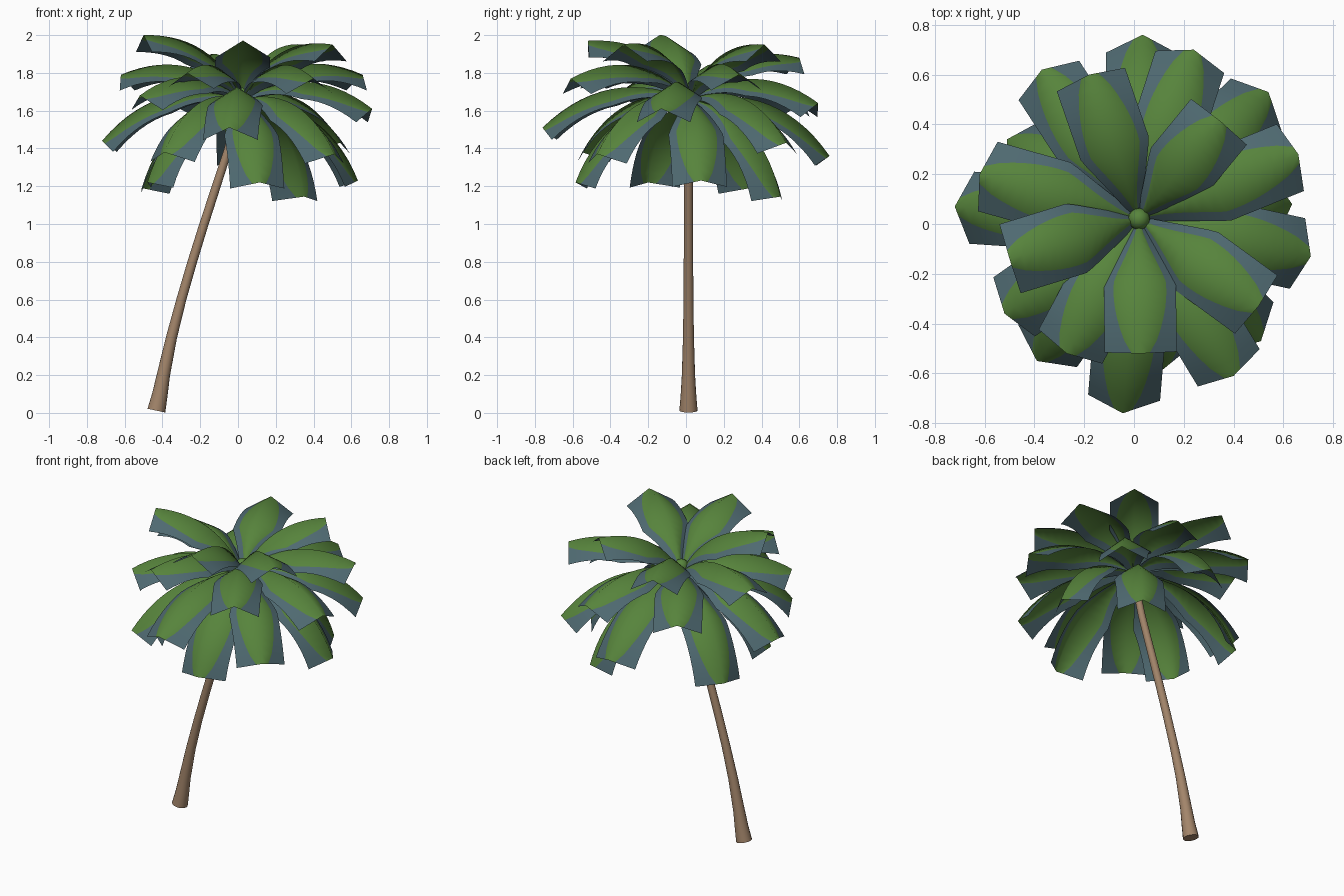
import bpy, bmesh, math
from mathutils import Vector

cube = bpy.data.objects.get("Cube")
if cube:
    bpy.data.objects.remove(cube, do_unlink=True)


def make_material(name, rgb):
    mat = bpy.data.materials.new(name)
    mat.use_nodes = True
    colour = (*rgb, 1)
    mat.diffuse_color = colour
    bsdf = mat.node_tree.nodes["Principled BSDF"]
    bsdf.inputs["Base Color"].default_value = colour
    bsdf.inputs["Roughness"].default_value = 0.9
    return mat


green = make_material("leaf green", (0.095, 0.23, 0.045))
blue = make_material("leaf blue grey", (0.078, 0.143, 0.165))
bark = make_material("bark brown", (0.365, 0.235, 0.145))


def finish(bm, name, materials, sharp_angle):
    mesh = bpy.data.meshes.new(name)
    bm.to_mesh(mesh)
    bm.free()
    for mat in materials:
        mesh.materials.append(mat)
    obj = bpy.data.objects.new(name, mesh)
    bpy.context.collection.objects.link(obj)
    bpy.ops.object.select_all(action="DESELECT")
    obj.select_set(True)
    bpy.context.view_layer.objects.active = obj
    bpy.ops.object.shade_smooth_by_angle(angle=math.radians(sharp_angle))
    return obj


CROWN = Vector((0.02, 0.02, 1.66))
UP = Vector((0, 0, 1))


# Folded leaf: arched soft ridge, sloping sides, tapering green stripe
def make_frond(name, tip, steps=14):
    tip = Vector(tip)
    chord = tip - CROWN
    side = UP.cross(chord).normalized()
    arch = chord.cross(side).normalized()
    control = CROWN + chord / 2 + arch * chord.length * 0.33
    bm = bmesh.new()
    rows = []
    for i in range(steps + 1):
        t = i / steps
        point = CROWN * (1 - t) ** 2 + control * 2 * t * (1 - t) + tip * t * t
        tangent = (control - CROWN) * (1 - t) + (tip - control) * t
        normal = tangent.cross(side).normalized()
        grow = min(1, 0.1 + t * 1.85)
        edge = (side * 0.145 - normal * 0.09) * grow
        mirror_edge = (-side * 0.145 - normal * 0.09) * grow
        swell = max(0, math.sin(math.pi * t ** 1.1))
        stripe = 0.03 + 0.22 * t + 0.58 * swell ** 0.7
        offsets = (mirror_edge, mirror_edge * stripe, Vector(), edge * stripe, edge)
        rows.append([bm.verts.new(point + o) for o in offsets])
    for a, b in zip(rows, rows[1:]):
        for k in range(4):
            face = bm.faces.new((a[k], a[k + 1], b[k + 1], b[k]))
            face.material_index = 1 if k in (0, 3) else 0
    bmesh.ops.recalc_face_normals(bm, faces=bm.faces)
    if sum(f.normal.dot(arch) for f in bm.faces) < 0:
        bmesh.ops.reverse_faces(bm, faces=bm.faces)
    finish(bm, name, (green, blue), 100)


# Leaf tips, from the upright top ring down to the hanging ring
rings = {
    "top": [(-.5, -.14, 2), (.027, -.52, 1.97), (.5, -.33, 1.95),
            (.345, .415, 1.95), (-.18, .6, 1.88)],
    "upper": [(.66, .28, 1.79), (-.62, .2, 1.79), (-.27, -.52, 1.8),
              (.4, -.61, 1.77)],
    "middle": [(.71, -.13, 1.61), (.24, .7, 1.64), (-.37, .62, 1.64),
               (-.52, -.36, 1.68), (-.045, -.76, 1.51)],
    "lower": [(-.72, .07, 1.44), (.035, .76, 1.36), (.54, .53, 1.43),
              (-.39, -.55, 1.38), (.51, -.47, 1.37)],
    "hanging": [(.635, .08, 1.23), (.35, .5, 1.145), (-.51, .34, 1.19),
                (-.48, -.2, 1.22), (.115, -.585, 1.22)],
}
for ring, tips in rings.items():
    for n, tip in enumerate(tips):
        make_frond(f"{ring}_frond_{n + 1}", tip)

# Crown bud
bm = bmesh.new()
bmesh.ops.create_uvsphere(bm, u_segments=16, v_segments=10, radius=0.044)
bmesh.ops.translate(bm, verts=bm.verts, vec=CROWN + UP * 0.04)
finish(bm, "crown_bud", (green,), 60)

# Leaning trunk: x, z, radius along its length
path = [(-.432, .012, .048), (-.413, .1, .041), (-.395, .2, .035),
        (-.352, .4, .029), (-.3, .6, .026), (-.242, .8, .025),
        (-.18, 1, .024), (-.115, 1.2, .023), (-.05, 1.4, .022),
        (.015, 1.66, .02)]
SIDES = 16
bm = bmesh.new()
loops = []
for i, (x, z, radius) in enumerate(path):
    x0, z0, _ = path[max(i - 1, 0)]
    x1, z1, _ = path[min(i + 1, len(path) - 1)]
    along = Vector((x1 - x0, 0, z1 - z0)).normalized()
    across = Vector((0, 1, 0)).cross(along)
    loop = []
    for s in range(SIDES):
        a = math.tau * s / SIDES
        ring_offset = across * math.cos(a) + Vector((0, math.sin(a), 0))
        loop.append(bm.verts.new(Vector((x, .013, z)) + ring_offset * radius))
    loops.append(loop)
for a, b in zip(loops, loops[1:]):
    for s in range(SIDES):
        n = (s + 1) % SIDES
        bm.faces.new((a[s], a[n], b[n], b[s]))
bm.faces.new(loops[0])
bm.faces.new(loops[-1])
bmesh.ops.recalc_face_normals(bm, faces=bm.faces)
finish(bm, "trunk", (bark,), 35)
